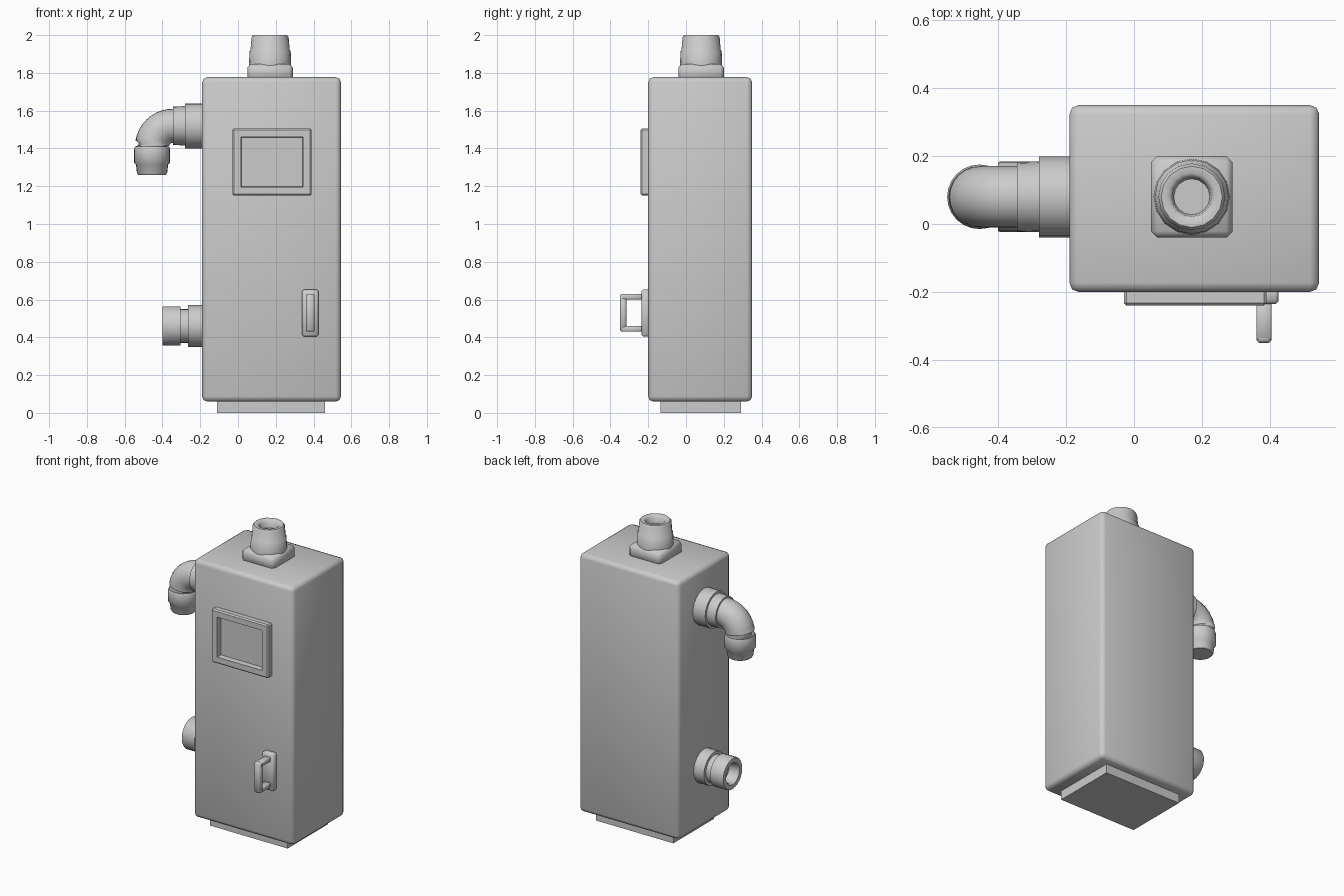
import bpy, bmesh
from math import pi, sin, cos, radians
from mathutils import Matrix, Vector

cube = bpy.data.objects.get("Cube")
if cube:
    bpy.data.objects.remove(cube, do_unlink=True)

grey = bpy.data.materials.new("light_grey")
grey.use_nodes = True
colour = (0.6, 0.6, 0.6, 1)
grey.diffuse_color = colour
grey.node_tree.nodes["Principled BSDF"].inputs["Base Color"].default_value = colour


def finish(name, bm, angle=50):
    bmesh.ops.recalc_face_normals(bm, faces=bm.faces)
    mesh = bpy.data.meshes.new(name)
    bm.to_mesh(mesh)
    bm.free()
    mesh.materials.append(grey)
    obj = bpy.data.objects.new(name, mesh)
    bpy.context.collection.objects.link(obj)
    bpy.ops.object.select_all(action='DESELECT')
    obj.select_set(True)
    bpy.context.view_layer.objects.active = obj
    bpy.ops.object.shade_smooth_by_angle(angle=radians(angle))
    return obj


def box_mesh(lo, hi):
    lo, hi = Vector(lo), Vector(hi)
    bm = bmesh.new()
    bmesh.ops.create_cube(bm, size=1)
    for v in bm.verts:
        v.co = (lo + hi) / 2 + v.co * (hi - lo)
    return bm


def bevel(bm, width, segments=1):
    bmesh.ops.bevel(bm, geom=bm.edges[:], offset=width, segments=segments,
                    profile=0.5, affect='EDGES')


def box(name, lo, hi, width=0, segments=1):
    bm = box_mesh(lo, hi)
    if width:
        bevel(bm, width, segments)
    return finish(name, bm)


def tube(name, rings, sides=24):
    """Skin circles given as (centre, direction, radius); cap both ends."""
    bm = bmesh.new()
    previous = None
    for i, (centre, direction, radius) in enumerate(rings):
        turn = Vector(direction).to_track_quat('Z', 'Y').to_matrix()
        ring = [bm.verts.new(Vector(centre) + turn @ Vector(
                (radius * cos(2 * pi * k / sides), radius * sin(2 * pi * k / sides), 0)))
                for k in range(sides)]
        if previous:
            for k in range(sides):
                n = (k + 1) % sides
                bm.faces.new((previous[k], previous[n], ring[n], ring[k]))
        if i in (0, len(rings) - 1):
            bm.faces.new(ring)
        previous = ring
    return finish(name, bm)


def fitting(name, start, direction, profile, sides=24):
    """Turned part: profile holds (distance along direction, radius)."""
    start, direction = Vector(start), Vector(direction)
    return tube(name, [(start + direction * d, direction, r) for d, r in profile], sides)


# Cabinet and plinth
box("cabinet", (-0.19, -0.2, 0.06), (0.545, 0.35, 1.777), 0.027, 2)
box("plinth", (-0.11, -0.135, 0), (0.46, 0.29, 0.08))

# Top outlet on a square collar, with a hollow mouth
box("top_collar", (0.05, -0.04, 1.76), (0.29, 0.2, 1.847), 0.018)
fitting("top_outlet", (0.17, 0.08, 1.84), (0, 0, 1),
        [(0, 0.112), (0.075, 0.109), (0.08, 0.104), (0.15, 0.098), (0.16, 0.09),
         (0.16, 0.07), (0.15, 0.058), (0.11, 0.053)], 16)

# Upper side pipe: stepped sleeve, elbow and downward nozzle
left = (-1, 0, 0)
fitting("upper_sleeve", (-0.18, 0.08, 1.52), left,
        [(0, 0.119), (0.1, 0.119), (0.1, 0.104), (0.165, 0.102), (0.165, 0.09)])
bend = 0.11
arc = []
for i in range(11):
    a = pi / 2 * i / 10
    arc.append(((-0.345 - bend * sin(a), 0.08, 1.41 + bend * cos(a)),
                (-cos(a), 0, -sin(a)), 0.09))
tube("elbow", arc)
fitting("elbow_nozzle", (-0.455, 0.08, 1.41), (0, 0, -1),
        [(0, 0.09), (0.015, 0.095), (0.085, 0.095), (0.095, 0.085),
         (0.14, 0.08), (0.15, 0.073)])

# Lower side pipe with a groove and a hollow mouth
fitting("lower_pipe", (-0.18, 0.08, 0.46), left,
        [(0, 0.111), (0.085, 0.11), (0.085, 0.09), (0.125, 0.09), (0.125, 0.104),
         (0.215, 0.104), (0.22, 0.1), (0.22, 0.072), (0.21, 0.064), (0.15, 0.06)])

# Display frame with a recessed screen
bm = box_mesh((-0.03, -0.24, 1.15), (0.39, -0.19, 1.505))
bevel(bm, 0.008)
front = min(bm.faces, key=lambda f: f.calc_center_median().y)
bmesh.ops.inset_region(bm, faces=[front], thickness=0.052)
bmesh.ops.inset_region(bm, faces=[front], thickness=0.005, depth=-0.033)
finish("display_frame", bm, 35)

# Door handle: backing plate and a square loop
box("handle_plate", (0.34, -0.235, 0.405), (0.425, -0.19, 0.652), 0.008)
for side, z in (("lower", 0.43), ("upper", 0.601)):
    box("handle_arm_" + side, (0.36, -0.34, z), (0.405, -0.225, z + 0.029), 0.004)
box("handle_grip", (0.36, -0.35, 0.43), (0.405, -0.315, 0.63), 0.008)
